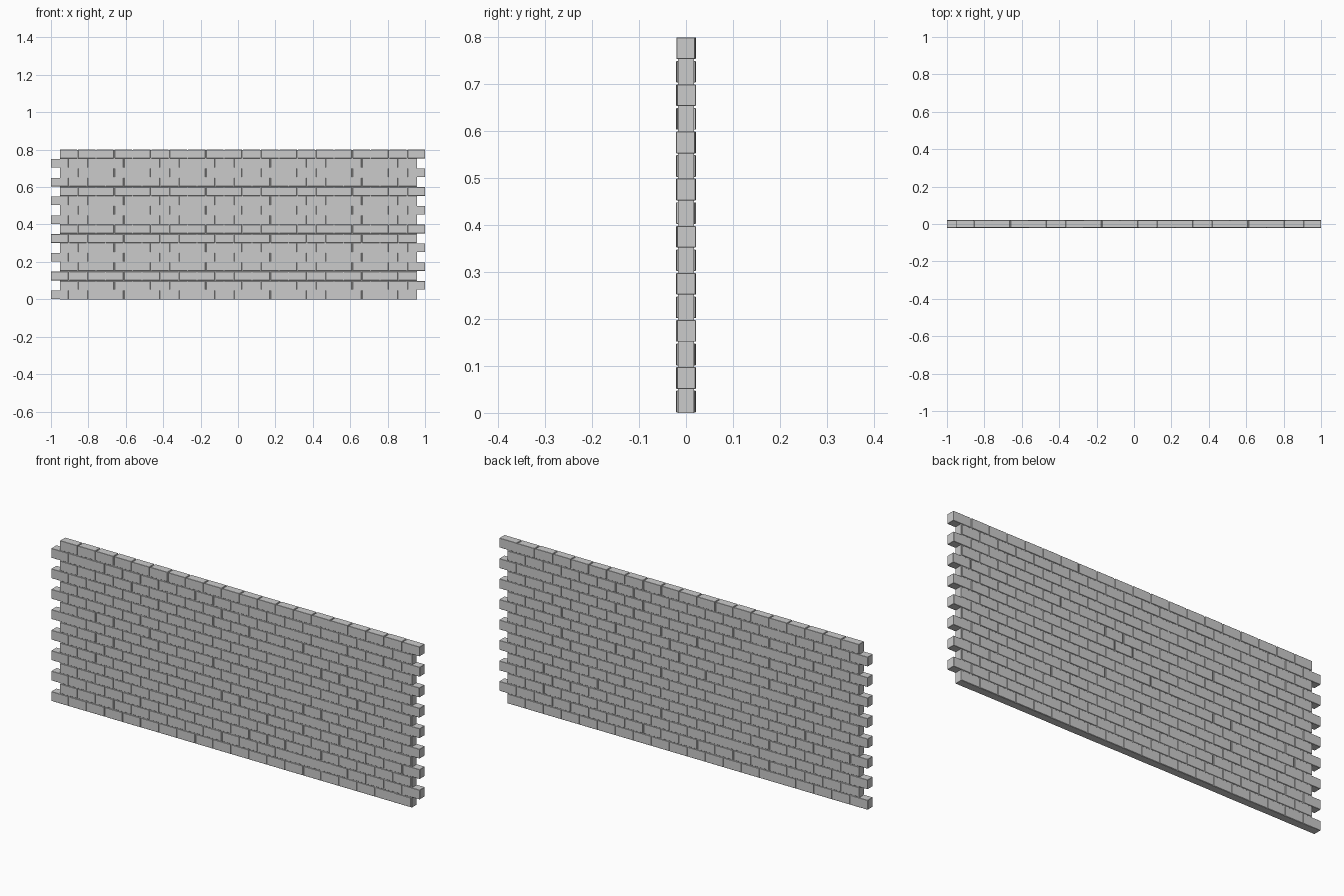
import bpy, bmesh, random
from mathutils import Matrix

if "Cube" in bpy.data.objects:
    bpy.data.objects.remove(bpy.data.objects["Cube"])

random.seed(4)
COURSES, PER_ROW = 16, 20
PITCH_X, PITCH_Z = 0.0979, 0.0502
GAP_X, GAP_Z, DEPTH = 0.005, 0.004, 0.040


def add_box(bm, x0, x1, y0, y1, z0, z1):
    m = Matrix.Translation(((x0 + x1) / 2, (y0 + y1) / 2, (z0 + z1) / 2)) @ \
        Matrix.Diagonal((x1 - x0, y1 - y0, z1 - z0, 1))
    return bmesh.ops.create_cube(bm, size=1, matrix=m)["verts"]


def finish(bm, name):
    me = bpy.data.meshes.new(name)
    bm.to_mesh(me)
    bm.free()
    ob = bpy.data.objects.new(name, me)
    bpy.context.collection.objects.link(ob)
    return ob


# staggered courses of bricks, each slightly uneven in depth
for row in range(COURSES):
    bm = bmesh.new()
    start = -1.0 if row % 2 == 0 else 1.0 - PER_ROW * PITCH_X + GAP_X
    z0 = row * PITCH_Z + 0.001
    for i in range(PER_ROW):
        x0 = start + i * PITCH_X
        dy = random.uniform(-0.001, 0.001)
        add_box(bm, x0, x0 + PITCH_X - GAP_X, dy - DEPTH / 2, dy + DEPTH / 2,
                z0, z0 + PITCH_Z - GAP_Z)
    ob = finish(bm, f"brick_course_{row + 1}")
    bev = ob.modifiers.new("worn_edges", "BEVEL")
    bev.width = 0.001
    bev.segments = 1

# recessed mortar filling the joints
bm = bmesh.new()
add_box(bm, -0.953, 0.957, -0.0175, 0.0175, 0.0, COURSES * PITCH_Z - 0.006)
finish(bm, "mortar")
